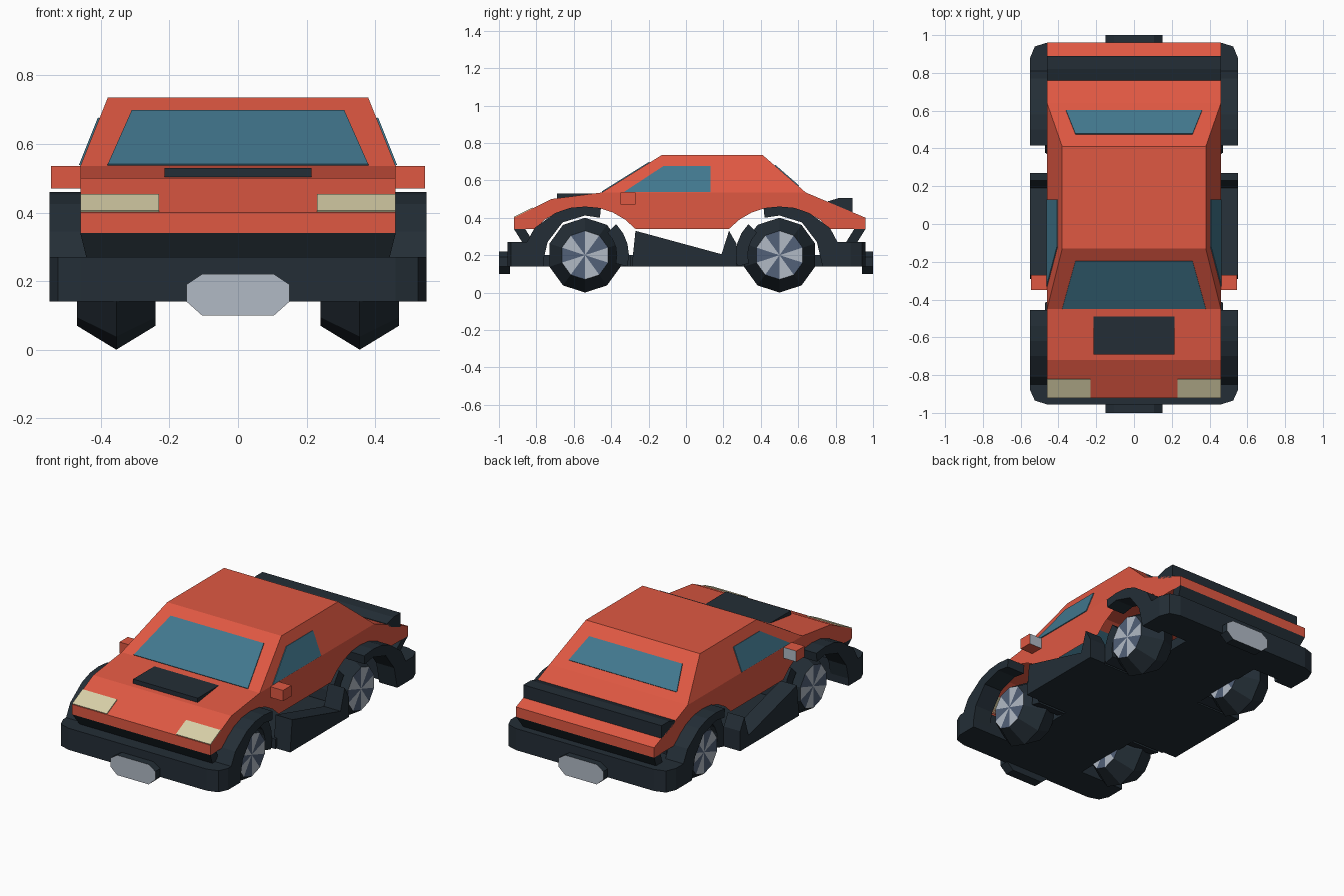
import bpy, bmesh, math
from mathutils import Vector

cube = bpy.data.objects.get("Cube")
if cube:
    bpy.data.objects.remove(cube, do_unlink=True)


def material(name, r, g, b):
    m = bpy.data.materials.new(name)
    m.use_nodes = True
    m.diffuse_color = (r, g, b, 1)
    m.node_tree.nodes["Principled BSDF"].inputs["Base Color"].default_value = (r, g, b, 1)
    return m


RED = material("red paint", 0.74, 0.098, 0.055)
DARK = material("dark trim", 0.017, 0.027, 0.037)
GLASS = material("blue glass", 0.054, 0.185, 0.27)
CREAM = material("headlight cream", 0.69, 0.63, 0.39)
SILVER = material("silver", 0.44, 0.49, 0.56)
STEEL = material("steel blue", 0.085, 0.12, 0.19)


def finish(name, bm, mats, mirror=False, recalc=True):
    if recalc:
        bmesh.ops.recalc_face_normals(bm, faces=bm.faces)
    mesh = bpy.data.meshes.new(name)
    bm.to_mesh(mesh)
    bm.free()
    for m in mats:
        mesh.materials.append(m)
    ob = bpy.data.objects.new(name, mesh)
    bpy.context.collection.objects.link(ob)
    if mirror:
        ob.modifiers.new("mirror", 'MIRROR').use_mirror_merge = False
    return ob


def prism(points, offset):
    """Extrude a planar loop of 3D points along an offset."""
    bm = bmesh.new()
    face = bm.faces.new([bm.verts.new(p) for p in points])
    ext = bmesh.ops.extrude_face_region(bm, geom=[face], use_keep_orig=True)
    verts = [v for v in ext["geom"] if isinstance(v, bmesh.types.BMVert)]
    bmesh.ops.translate(bm, verts=verts, vec=offset)
    bmesh.ops.recalc_face_normals(bm, faces=bm.faces)
    return bm


def side_prism(name, profile, x0, x1, mat, mirror=False):
    """Solid from a (y, z) profile stretched from x0 to x1."""
    bm = prism([(x0, y, z) for y, z in profile], (x1 - x0, 0, 0))
    return finish(name, bm, [mat], mirror)


def box(name, x0, x1, y0, y1, z0, z1, mat, mirror=False):
    return side_prism(name, [(y0, z0), (y1, z0), (y1, z1), (y0, z1)], x0, x1, mat, mirror)


def panel(name, points, outward, mat, mirror=False):
    """Thin plate lying on a sloping surface."""
    return finish(name, prism(points, Vector(outward).normalized() * 0.005), [mat], mirror)


def rearward(points):
    """Reflect a front wheel profile onto the rear wheel."""
    return [(-y - 0.04, z) for y, z in points]


FRONT, REAR, HUB_Z = -0.54, 0.5, 0.2


# Lower body: open-bottomed shell with wheel arches
def arch(centre):
    r, cz = 0.364, 0.096
    half = math.asin(0.27 / r)
    return [(centre - r * math.sin(half * t / 4), cz + r * math.cos(half * t / 4))
            for t in range(-4, 5)]


profile = [(-0.92, 0.34), (-0.92, 0.40), (-0.72, 0.50), (-0.45, 0.535), (0.64, 0.535),
           (0.96, 0.40), (0.96, 0.34)] + arch(REAR) + arch(FRONT)
bm = prism([(-0.46, y, z) for y, z in profile], (0.92, 0, 0))
open_faces = [f for f in bm.faces if f.normal.z < -0.3
              or (f.normal.z > 0.9 and -0.4 < f.calc_center_median().y < 0.6)]
bmesh.ops.delete(bm, geom=open_faces, context='FACES')
finish("body_shell", bm, [RED], recalc=False)

# Cabin: tapered upper body
bm = bmesh.new()
base = [(-0.46, -0.45), (0.46, -0.45), (0.46, 0.64), (-0.46, 0.64)]
roof = [(-0.38, -0.13), (0.38, -0.13), (0.38, 0.41), (-0.38, 0.41)]
low = [bm.verts.new((x, y, 0.535)) for x, y in base]
top = [bm.verts.new((x, y, 0.735)) for x, y in roof]
bm.faces.new(top)
for i in range(4):
    j = (i + 1) % 4
    bm.faces.new((low[i], low[j], top[j], top[i]))
finish("cabin", bm, [RED], recalc=False)


# Windows and headlights
def windscreen_point(x, y):
    return (x, y, 0.535 + 0.625 * (y + 0.45))


def rear_point(x, y):
    return (x, y, 0.735 - (y - 0.41) * 0.2 / 0.23)


def side_point(y, z):
    return (0.46 - 0.4 * (z - 0.535), y, z)


def nose_point(x, y):
    return (x, y, 0.40 + 0.5 * (y + 0.92))


panel("windscreen", [windscreen_point(*p) for p in
      [(-0.38, -0.447), (0.38, -0.447), (0.31, -0.195), (-0.31, -0.195)]],
      (0, -0.625, 1), GLASS)
panel("rear_window", [rear_point(*p) for p in
      [(-0.36, 0.6), (0.36, 0.6), (0.31, 0.475), (-0.31, 0.475)]],
      (0, 0.87, 1), GLASS)
panel("side_window", [side_point(*p) for p in
      [(-0.33, 0.537), (0.13, 0.537), (0.13, 0.675), (-0.12, 0.675)]],
      (1, 0, 0.4), GLASS, True)
panel("headlight", [nose_point(*p) for p in
      [(0.23, -0.918), (0.46, -0.918), (0.46, -0.82), (0.23, -0.82)]],
      (0, -0.5, 1), CREAM, True)

# Bonnet scoop and spoiler
box("bonnet_scoop", -0.215, 0.215, -0.69, -0.48, 0.50, 0.53, DARK)
side_prism("spoiler", [(0.76, 0.47), (0.76, 0.488), (0.82, 0.506), (0.89, 0.506), (0.89, 0.42)],
           -0.46, 0.46, DARK)

# Door mirrors with silver rear faces
bm = prism([(0.44, -0.35, 0.47), (0.545, -0.35, 0.47), (0.545, -0.35, 0.535),
            (0.44, -0.35, 0.535)], (0, 0.08, 0))
for f in bm.faces:
    f.material_index = 1 if f.normal.y > 0.9 else 0
finish("door_mirror", bm, [RED, SILVER], True)

# Skirts, bumpers and number plates at both ends
for end, sign, body_y, bump_y in (("front", -1, 0.92, 0.955), ("rear", 1, 0.96, 0.96)):
    bm = prism([(-0.46, sign * body_y, 0.34), (0.46, sign * body_y, 0.34),
                (0.44, sign * (body_y - 0.05), 0.26), (-0.44, sign * (body_y - 0.05), 0.26)],
               (0, -sign * 0.06, 0))
    finish(end + "_skirt", bm, [DARK])
    half = [(0.55, 0.76), (0.55, 0.88), (0.525, bump_y - 0.02), (0.46, bump_y)]
    outline = half + [(-x, y) for x, y in reversed(half)]
    finish(end + "_bumper", prism([(x, sign * y, 0.14) for x, y in outline], (0, 0, 0.13)), [DARK])
    octagon = [(0.15, 0.14), (0.15, 0.19), (0.105, 0.22), (-0.105, 0.22),
               (-0.15, 0.19), (-0.15, 0.14), (-0.105, 0.10), (0.105, 0.10)]
    bm = prism([(x, sign * 0.94, z) for x, z in octagon], (0, sign * 0.06, 0))
    for f in bm.faces:
        f.material_index = 1 if f.normal.y * sign > 0.9 else 0
    finish(end + "_number_plate", bm, [DARK, SILVER])

# Underbody
box("chassis_spine", -0.25, 0.25, -0.85, 0.85, 0.14, 0.20, DARK)
box("floor_pan", -0.46, 0.46, -0.30, 0.26, 0.14, 0.20, DARK)
side_prism("side_sill", [(-0.29, 0.14), (-0.27, 0.33), (0.19, 0.205), (0.23, 0.33),
                         (0.27, 0.26), (0.27, 0.14)], 0.44, 0.55, DARK, True)

# Wheel arch flares running from the bumpers over the wheels
flare = [(-0.88, 0.14), (-0.88, 0.27), (-0.85, 0.27), (-0.81, 0.345), (-0.70, 0.425),
         (-0.62, 0.453), (-0.54, 0.46), (-0.455, 0.452), (-0.46, 0.40), (-0.54, 0.412),
         (-0.66, 0.375), (-0.74, 0.27), (-0.77, 0.14)]
# Wheel well liners on the sill side of each wheel
angles = [math.radians(a) for a in range(-15, 46, 15)]
liner = [(FRONT + r * math.cos(a), HUB_Z + r * math.sin(a))
         for r, seq in ((0.235, angles), (0.17, angles[::-1])) for a in seq]
for end, place in (("front", list), ("rear", rearward)):
    side_prism(end + "_arch_flare", place(flare), 0.43, 0.55, DARK, True)
    side_prism(end + "_wheel_liner", place(liner), 0.25, 0.44, DARK, True)


# Wheels: ridged tyre with alternating hub segments
def wheel(name, centre_y):
    bm = bmesh.new()
    rings = []
    for x, r in ((0.24, 0.13), (0.355, 0.2), (0.47, 0.13)):
        rings.append([bm.verts.new((x, centre_y + r * math.sin(math.tau * i / 10),
                                    HUB_Z + r * math.cos(math.tau * i / 10)))
                      for i in range(10)])
    hubs = [bm.verts.new((x, centre_y, HUB_Z)) for x in (0.24, 0.47)]
    for i in range(10):
        j = (i + 1) % 10
        for a, b in zip(rings, rings[1:]):
            bm.faces.new((a[i], a[j], b[j], b[i]))
        for hub, ring in zip(hubs, (rings[0], rings[2])):
            bm.faces.new((hub, ring[i], ring[j])).material_index = 1 + i % 2
    finish(name, bm, [DARK, SILVER, STEEL], True)


wheel("front_wheels", FRONT)
wheel("rear_wheels", REAR)
